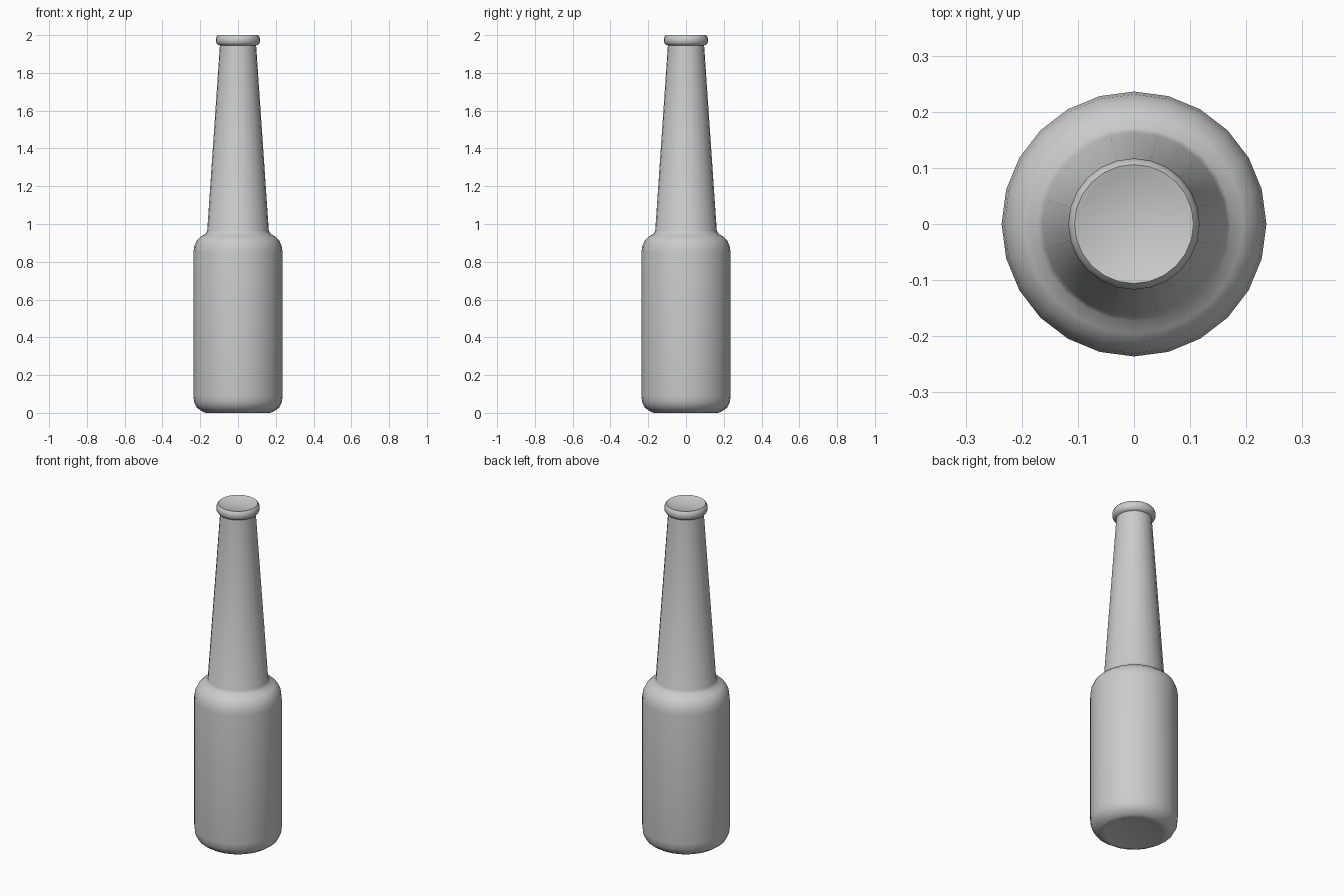
import bpy
import bmesh
from math import tau
from mathutils import Matrix, Vector

cube = bpy.data.objects.get("Cube")
if cube:
    bpy.data.objects.remove(cube, do_unlink=True)

SIDES = 24

grey = bpy.data.materials.new("plain_grey")
grey.use_nodes = True
grey.diffuse_color = (0.6, 0.6, 0.6, 1)
grey.node_tree.nodes["Principled BSDF"].inputs["Base Color"].default_value = (0.6, 0.6, 0.6, 1)

# Half outline (radius, height): base, body, shoulder, neck, lip, dished top
profile = [
    (0, 0.005), (0.155, 0.005), (0.17, 0), (0.19, 0.008), (0.217, 0.027), (0.232, 0.055), (0.236, 0.09),
    (0.236, 0.85), (0.231, 0.885), (0.217, 0.915), (0.195, 0.935), (0.172, 0.947), (0.163, 0.965),
    (0.096, 1.945), (0.108, 1.95), (0.116, 1.962), (0.117, 1.978), (0.113, 1.992), (0.106, 2.0),
    (0.095, 1.997), (0.07, 1.988), (0, 1.982),
]

# Spin the outline into a closed bottle
bm = bmesh.new()
verts = [bm.verts.new((r, 0, z)) for r, z in profile]
edges = [bm.edges.new(pair) for pair in zip(verts, verts[1:])]
bmesh.ops.spin(bm, geom=verts + edges, cent=(0, 0, 0), axis=(0, 0, 1), angle=tau, steps=SIDES, use_merge=True)
bmesh.ops.remove_doubles(bm, verts=bm.verts, dist=0.0005)
bmesh.ops.recalc_face_normals(bm, faces=bm.faces)

mesh = bpy.data.meshes.new("bottle")
bm.to_mesh(mesh)
bm.free()
mesh.materials.append(grey)
bottle = bpy.data.objects.new("bottle", mesh)
bpy.context.collection.objects.link(bottle)

# Smooth shading with a crease where the neck meets the lip
bpy.ops.object.select_all(action="DESELECT")
bottle.select_set(True)
bpy.context.view_layer.objects.active = bottle
bpy.ops.object.shade_smooth_by_angle(angle=tau / 8)
